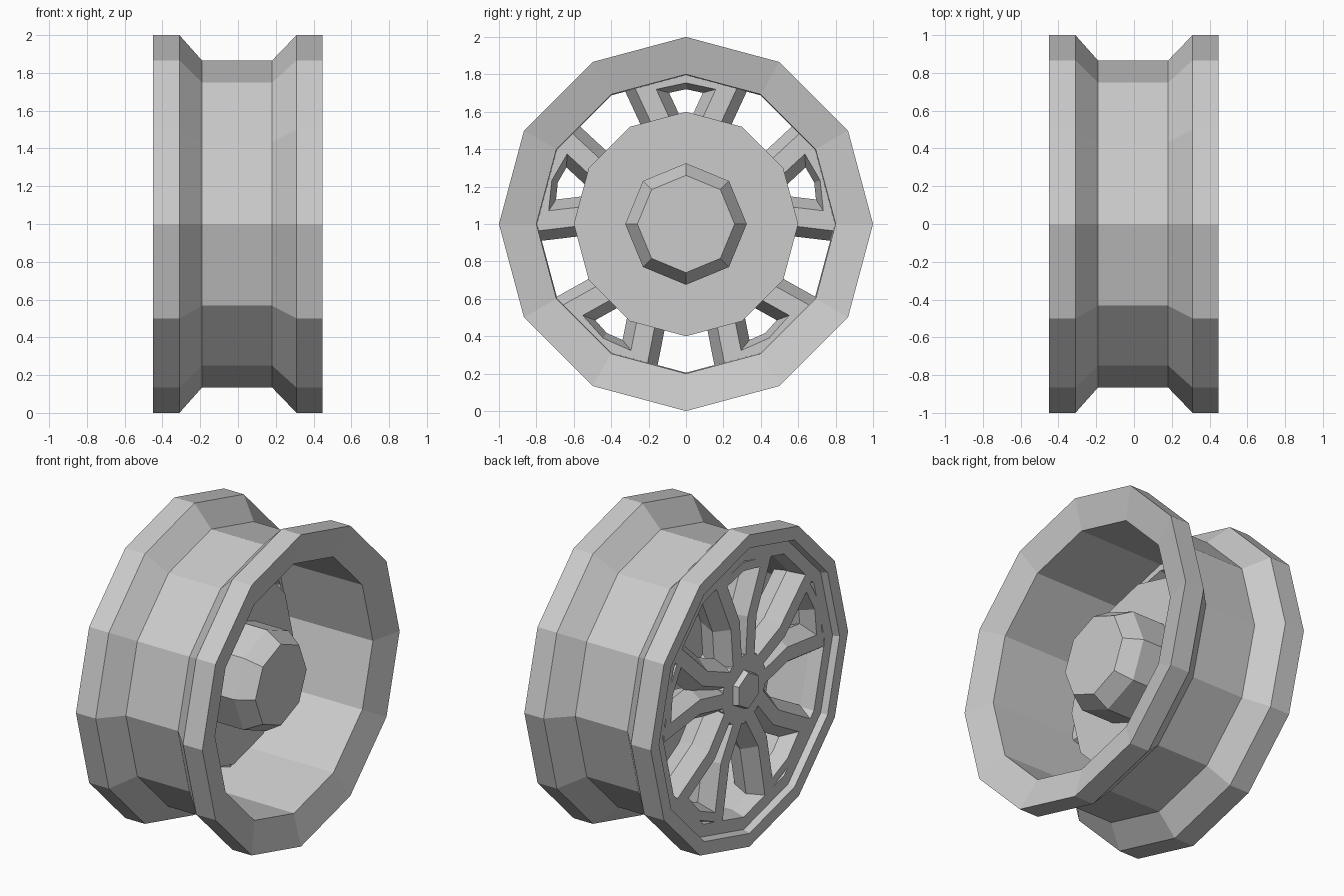
import bpy, bmesh
from math import sin, cos, pi, radians
from mathutils import Vector, Matrix

if "Cube" in bpy.data.objects:
    bpy.data.objects.remove(bpy.data.objects["Cube"])

CENTRE = Vector((0, 0, 1))


def finish(name, bm):
    bmesh.ops.recalc_face_normals(bm, faces=bm.faces)
    bmesh.ops.translate(bm, verts=bm.verts, vec=CENTRE)
    mesh = bpy.data.meshes.new(name)
    bm.to_mesh(mesh)
    bm.free()
    ob = bpy.data.objects.new(name, mesh)
    bpy.context.collection.objects.link(ob)
    return ob


def lathe(name, profile, sides, closed=False):
    """Turn an (x, radius) profile round the x axis; open profiles get end caps."""
    bm = bmesh.new()
    rings = []
    for x, r in profile:
        rings.append([bm.verts.new((x, r * sin(2 * pi * i / sides), r * cos(2 * pi * i / sides)))
                      for i in range(sides)])
    pairs = list(zip(rings, rings[1:]))
    if closed:
        pairs.append((rings[-1], rings[0]))
    else:
        bm.faces.new(rings[0])
        bm.faces.new(rings[-1])
    for a, b in pairs:
        for i in range(sides):
            j = (i + 1) % sides
            bm.faces.new((a[i], a[j], b[j], b[i]))
    return finish(name, bm)


# Faceted section shared by all spoke bars: (x, half width)
SECTION = [(-0.41, -0.045), (-0.32, -0.105), (-0.20, -0.05),
           (-0.20, 0.05), (-0.32, 0.105), (-0.41, 0.045)]


def add_bar(bm, path, rot, width=1.0):
    """Sweep the section along a (y, z) path, mitred at the bends."""
    pts = [Vector(p) for p in path]
    dirs = [(b - a).normalized() for a, b in zip(pts, pts[1:])]
    rings = []
    for i, p in enumerate(pts):
        d0, d1 = dirs[max(i - 1, 0)], dirs[min(i, len(dirs) - 1)]
        t = (d0 + d1).normalized()
        n = Vector((t.y, -t.x)) * width / t.dot(d1)
        rings.append([bm.verts.new(rot @ Vector((x, p.x + n.x * w, p.y + n.y * w)))
                      for x, w in SECTION])
    for a, b in zip(rings, rings[1:]):
        for i in range(6):
            j = (i + 1) % 6
            bm.faces.new((a[i], a[j], b[j], b[i]))
    bm.faces.new(rings[0])
    bm.faces.new(rings[-1])


# Rim barrel with both flanges
lathe("rim", [(-0.45, 1), (-0.31, 1), (-0.19, 0.865), (0.18, 0.865), (0.31, 1), (0.447, 1),
              (0.397, 0.8), (-0.33, 0.795), (-0.41, 0.82), (-0.41, 0.90), (-0.45, 0.915)],
      12, closed=True)

# Five forked spokes, each with two kneed prongs and an outer bridge
bm = bmesh.new()
for k in range(5):
    rot = Matrix.Rotation(radians(72 * k), 3, 'X')
    for s in (-1, 1):
        add_bar(bm, [(s * 0.06, 0.14), (s * 0.085, 0.44), (s * 0.24, 0.775)], rot)
    add_bar(bm, [(-0.21, 0.74), (0, 0.785), (0.21, 0.74)], rot, 0.6)
finish("spokes", bm)

# Hub plate, cap, backing disc and faceted axle housing
lathe("hub_plate", [(-0.41, 0.22), (-0.18, 0.25)], 10)
lathe("centre_cap", [(-0.445, 0.115), (-0.39, 0.13)], 6)
lathe("backing_disc", [(-0.20, 0.60), (-0.03, 0.60)], 12)
lathe("axle_housing", [(-0.05, 0.325), (0.20, 0.325), (0.305, 0.26)], 8)
